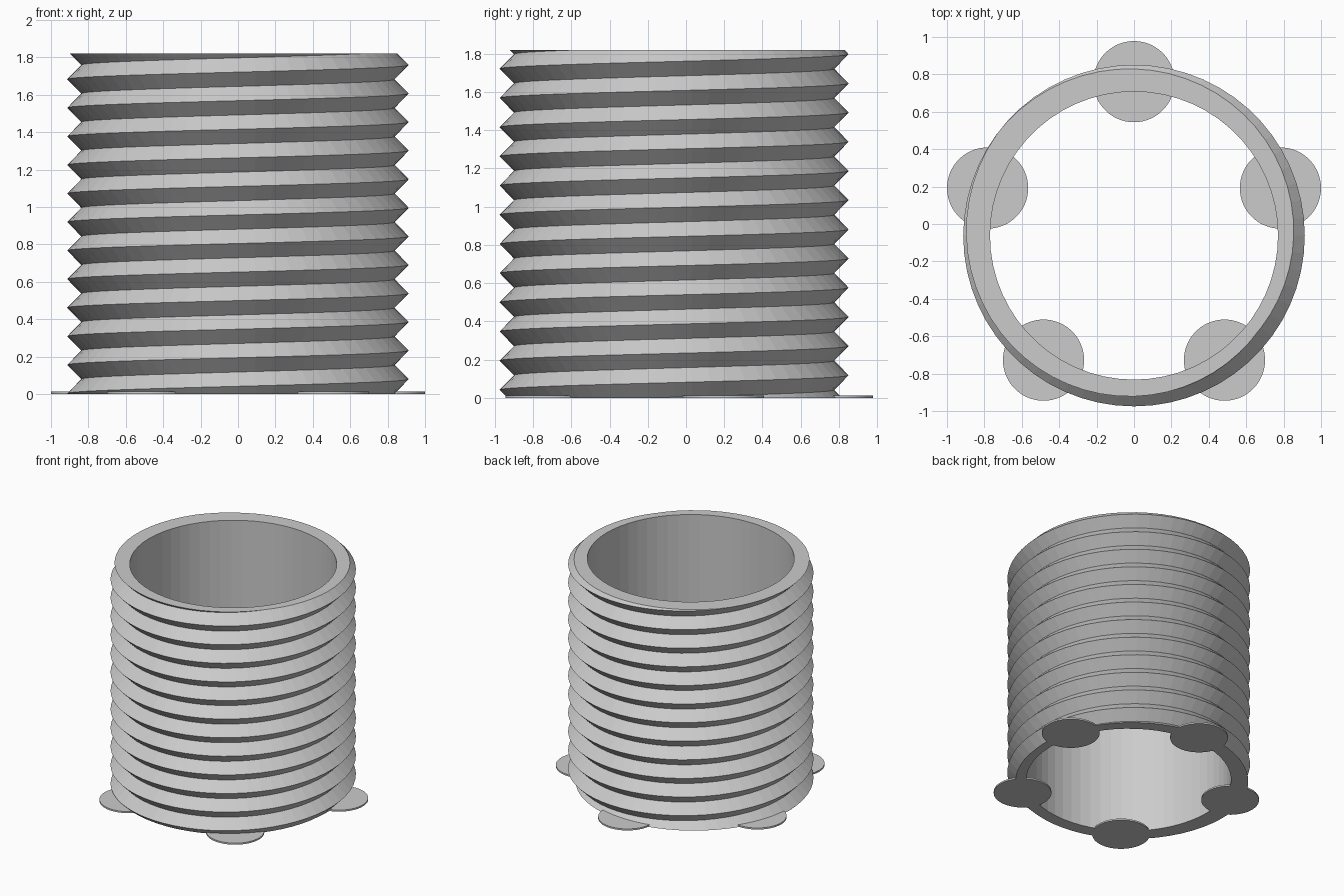
import bpy, bmesh
from math import sin, cos, pi, tau

if "Cube" in bpy.data.objects:
    bpy.data.objects.remove(bpy.data.objects["Cube"])

CY = -0.062                # ring centre in y
H, PITCH = 1.82, 0.1527
R_IN, R_ROOT, R_CREST = 0.77, 0.838, 0.913
N = 60


def add_object(name, bm):
    mesh = bpy.data.meshes.new(name)
    bm.to_mesh(mesh)
    bm.free()
    obj = bpy.data.objects.new(name, mesh)
    bpy.context.collection.objects.link(obj)
    return obj


def wall(bm, rows, point):
    """Skin a grid of points wrapped around the axis."""
    grid = [[bm.verts.new(point(i * tau / N, j)) for i in range(N + 1)] for j in rows]
    for lo, hi in zip(grid, grid[1:]):
        for i in range(N):
            bm.faces.new((lo[i], lo[i + 1], hi[i + 1], hi[i]))


def thread_point(a, j):
    r = R_ROOT if j % 2 else R_CREST
    return (r * cos(a), CY + r * sin(a), 0.08 + PITCH * (a / tau + j / 2))


def bore_point(a, j):
    return (R_IN * cos(a), CY + R_IN * sin(a), -0.2 + 2.4 * j)


# Threaded tube: helical outer skin and plain bore, trimmed flat at both ends
bm = bmesh.new()
wall(bm, range(-5, 27), thread_point)
wall(bm, range(2), bore_point)
bmesh.ops.remove_doubles(bm, verts=bm.verts, dist=1e-4)
bmesh.ops.triangulate(bm, faces=bm.faces[:])
for z, up in ((0, -1), (H, 1)):
    bmesh.ops.bisect_plane(bm, geom=bm.verts[:] + bm.edges[:] + bm.faces[:], dist=1e-5,
                           plane_co=(0, 0, z), plane_no=(0, 0, up), clear_outer=True)
# Ring-shaped end faces
for z, up in ((0, -1), (H, 1)):
    rim = [e for e in bm.edges if e.is_boundary and all(abs(v.co.z - z) < 1e-3 for v in e.verts)]
    bmesh.ops.triangle_fill(bm, edges=rim, use_beauty=True, normal=(0, 0, up))
bmesh.ops.recalc_face_normals(bm, faces=bm.faces[:])
add_object("threaded_tube", bm)

# Five thin round pads under the rim
PAD_R, PAD_T, PAD_RING = 0.217, 0.013, 0.823
for k in range(5):
    a = pi / 2 + k * tau / 5
    bm = bmesh.new()
    bmesh.ops.create_cone(bm, cap_ends=True, segments=60, radius1=PAD_R, radius2=PAD_R, depth=PAD_T)
    bmesh.ops.translate(bm, verts=bm.verts,
                        vec=(PAD_RING * cos(a), CY + PAD_RING * sin(a), PAD_T / 2))
    add_object(f"base_pad_{k + 1}", bm)
